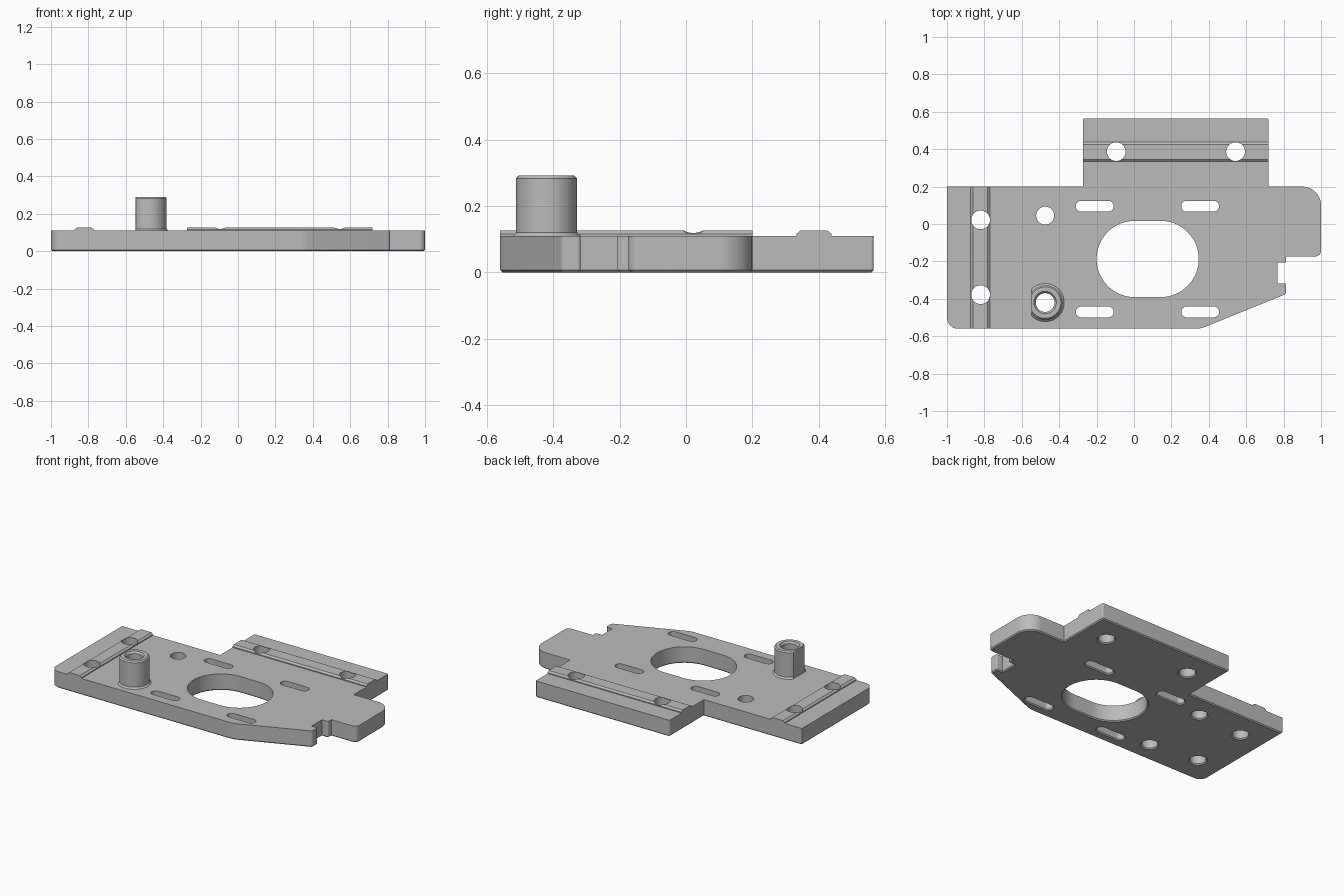
import bpy, bmesh
from math import pi, cos, sin, tan
from mathutils import Vector

old = bpy.data.objects.get("Cube")
if old:
    bpy.data.objects.remove(old)

grey = bpy.data.materials.new("machined grey")
grey.use_nodes = True
colour = (0.5, 0.5, 0.5, 1)
grey.diffuse_color = colour
grey.node_tree.nodes["Principled BSDF"].inputs["Base Color"].default_value = colour

TOP, CHAMFER = 0.11, 0.007


def finish(name, bm):
    bmesh.ops.recalc_face_normals(bm, faces=bm.faces)
    mesh = bpy.data.meshes.new(name)
    bm.to_mesh(mesh)
    bm.free()
    mesh.materials.append(grey)
    ob = bpy.data.objects.new(name, mesh)
    bpy.context.collection.objects.link(ob)
    return ob


def rounded(corners, steps=8):
    """Outline from (x, y, radius) corners, each replaced by an arc."""
    pts = []
    for i, (x, y, r) in enumerate(corners):
        p = Vector((x, y))
        if not r:
            pts.append(p)
            continue
        a = (Vector(corners[i - 1][:2]) - p).normalized()
        b = (Vector(corners[(i + 1) % len(corners)][:2]) - p).normalized()
        half = a.angle(b) / 2
        centre = p + (a + b).normalized() * (r / sin(half))
        start, end = p + a * (r / tan(half)) - centre, p + b * (r / tan(half)) - centre
        pts += [centre + start.lerp(end, k / steps).normalized() * r for k in range(steps + 1)]
    return pts


def loft(bm, rings, closed=False):
    """Skin a stack of equal rings, capping the ends unless it closes on itself."""
    loops = [[bm.verts.new(p) for p in ring] for ring in rings]
    pairs = list(zip(loops, loops[1:]))
    if closed:
        pairs.append((loops[-1], loops[0]))
    else:
        bm.faces.new(loops[0])
        bm.faces.new(loops[-1])
    for lo, hi in pairs:
        for i in range(len(lo)):
            bm.faces.new((lo[i - 1], lo[i], hi[i], hi[i - 1]))


def slot_ring(x, y, r, half, z, n=32):
    """Stadium ring along x; half = 0 gives a circle."""
    ring = []
    for side in (1, -1):
        for k in range(n + (1 if half else 0)):
            t = pi * k / n - pi / 2
            ring.append((x + side * (half + r * cos(t)), y + side * r * sin(t), z))
    return ring


# Plate with chamfered lower rim
outline = rounded([
    (-1, 0.2, 0), (-1, -0.56, 0.06), (0.355, -0.56, 0.13), (0.814, -0.374, 0.02),
    (0.814, -0.318, 0.008), (0.768, -0.318, 0), (0.768, -0.207, 0), (0.814, -0.207, 0.008),
    (0.814, -0.173, 0), (1, -0.173, 0.03), (1, 0.2, 0.1), (0.72, 0.2, 0),
    (0.72, 0.565, 0.008), (-0.273, 0.565, 0.008), (-0.273, 0.2, 0)])


def inset(pts, d):
    result = []
    for i, p in enumerate(pts):
        a = (p - pts[i - 1]).normalized()
        b = (pts[(i + 1) % len(pts)] - p).normalized()
        na, nb = Vector((-a.y, a.x)), Vector((-b.y, b.x))
        result.append(p + (na + nb) * (d / (1 + na.dot(nb))))
    return result


bm = bmesh.new()
loft(bm, [[(p.x, p.y, z) for p in ring] for ring, z in
          ((inset(outline, CHAMFER), 0), (outline, CHAMFER), (outline, TOP))])
plate = finish("base_plate", bm)


# Raised pads with chamfered long edges
def pad(name, x0, x1, y0, y1, along_y):
    cx, cy = (0.012, 0) if along_y else (0, 0.012)
    bm = bmesh.new()
    loft(bm, [[(x0 + dx, y0 + dy, z), (x1 - dx, y0 + dy, z),
               (x1 - dx, y1 - dy, z), (x0 + dx, y1 - dy, z)]
              for dx, dy, z in ((0, 0, TOP), (0, 0, TOP + 0.006), (cx, cy, TOP + 0.016))])
    return finish(name, bm)


left_pad = pad("side_pad", -0.873, -0.77, -0.56, 0.2, True)
rear_pad = pad("rear_pad", -0.273, 0.72, 0.333, 0.438, False)

# Holes: x, y, radius, half length of the straight part
holes = [(-0.82, 0.022, 0.05, 0), (-0.82, -0.378, 0.05, 0), (-0.475, 0.045, 0.048, 0),
         (-0.475, -0.42, 0.05, 0), (-0.095, 0.387, 0.05, 0), (0.543, 0.387, 0.05, 0),
         (0.073, -0.187, 0.204, 0.069)]
holes += [(x, y, 0.029, 0.072) for x in (-0.21, 0.354) for y in (0.095, -0.47)]
bm = bmesh.new()
for x, y, r, half in holes:
    loft(bm, [slot_ring(x, y, r + e, half, z) for e, z in
              ((2 * CHAMFER, -CHAMFER), (0, CHAMFER), (0, 0.2))])
cutter = finish("hole_cutter", bm)
cutter.hide_render = True
for ob in (plate, left_pad, rear_pad):
    mod = ob.modifiers.new("holes", "BOOLEAN")
    mod.operation, mod.solver, mod.object = "DIFFERENCE", "EXACT", cutter
    bpy.context.view_layer.objects.active = ob
    bpy.ops.object.modifier_apply(modifier=mod.name)
bpy.data.objects.remove(cutter)

# Hollow post with one flat side
bm = bmesh.new()
rings = []
for r, z in ((0.102, TOP), (0.092, 0.12), (0.092, 0.283), (0.084, 0.291),
             (0.06, 0.291), (0.05, 0.279), (0.05, TOP)):
    rings.append([(max(x, -0.547), y, z) for x, y, z in slot_ring(-0.475, -0.42, r, 0, z)])
loft(bm, rings, closed=True)
post = finish("hollow_post", bm)

# Smooth the curves, keep edges crisp
for ob in (plate, left_pad, rear_pad, post):
    bpy.ops.object.select_all(action="DESELECT")
    ob.select_set(True)
    bpy.context.view_layer.objects.active = ob
    bpy.ops.object.shade_smooth_by_angle(angle=pi / 6)
